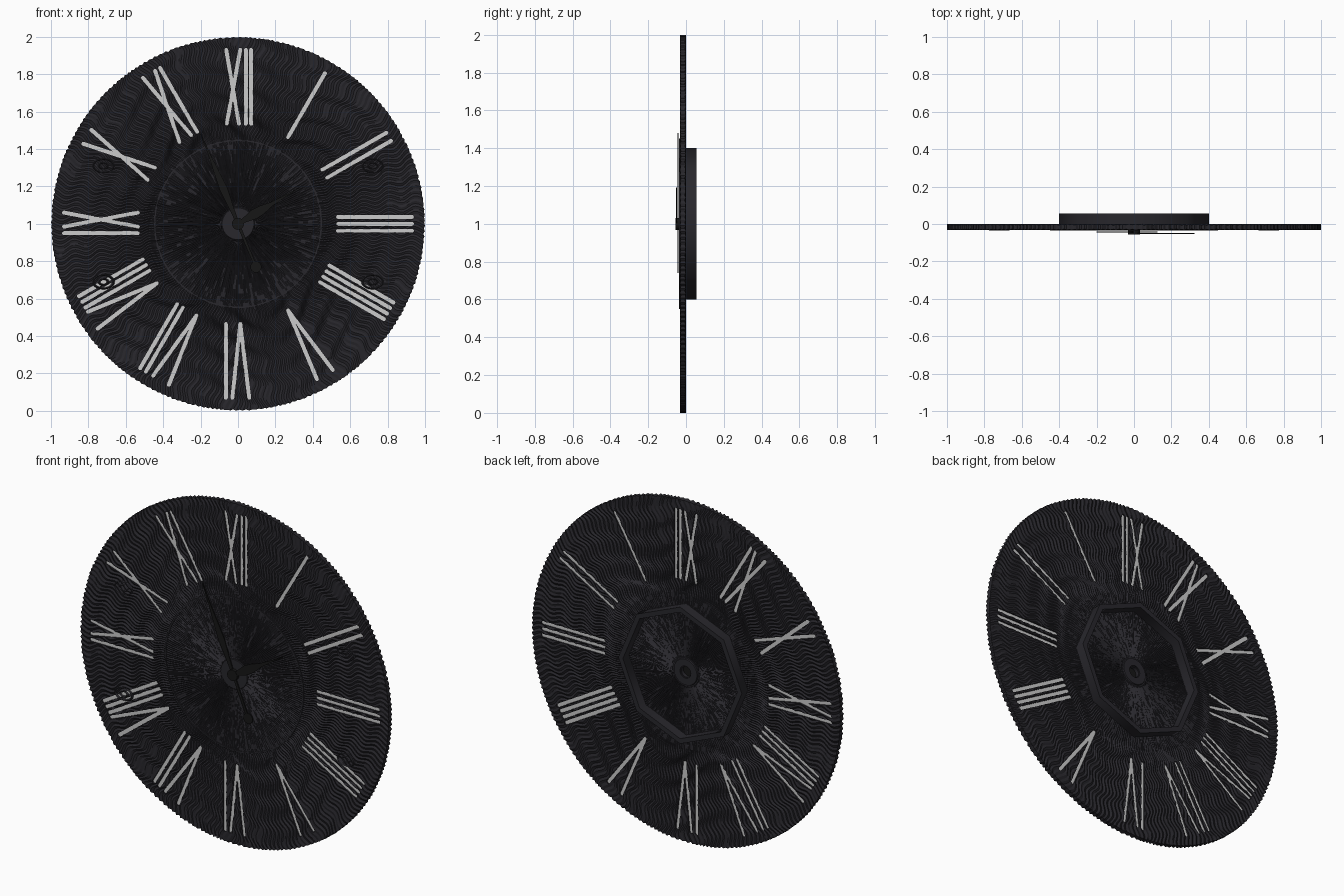
import bpy, bmesh, random
from math import sin, cos, pi, radians, atan2, hypot

if "Cube" in bpy.data.objects:
    bpy.data.objects.remove(bpy.data.objects["Cube"])

random.seed(4)


def material(name, c):
    m = bpy.data.materials.new(name)
    m.diffuse_color = (*c, 1)
    m.use_nodes = True
    m.node_tree.nodes["Principled BSDF"].inputs["Base Color"].default_value = m.diffuse_color
    return m


WOOD = material("dark_wood", (0.021, 0.02, 0.025))
BLACK = material("black_metal", (0.008, 0.008, 0.008))
WHITE = material("white", (1, 1, 1))


def finish(name, bm, mat, smooth=False):
    bmesh.ops.recalc_face_normals(bm, faces=bm.faces)
    me = bpy.data.meshes.new(name)
    bm.to_mesh(me)
    bm.free()
    ob = bpy.data.objects.new(name, me)
    bpy.context.collection.objects.link(ob)
    if mat:
        me.materials.append(mat)
    if smooth:
        bpy.ops.object.select_all(action='DESELECT')
        ob.select_set(True)
        bpy.context.view_layer.objects.active = ob
        bpy.ops.object.shade_smooth_by_angle(angle=radians(50))
    return ob


def place(r, a, u=0):
    # dial coordinates: radius, clockwise angle, sideways offset
    return r * sin(a) + u * cos(a), 1 + r * cos(a) - u * sin(a)


def prism(bm, outline, y0, y1):
    front = [bm.verts.new((x, y0, z)) for x, z in outline]
    back = [bm.verts.new((x, y1, z)) for x, z in outline]
    n = len(front)
    bm.faces.new(front)
    bm.faces.new(back[::-1])
    for i in range(n):
        j = (i + 1) % n
        bm.faces.new((front[i], back[i], back[j], front[j]))


def ring(bm, section, sides, cx=0, cz=1, sx=1, sz=1):
    # sweep a closed (radius, y) section around the dial axis
    loops = [[bm.verts.new((cx + sx * r * sin(2 * pi * i / sides), y,
                            cz + sz * r * cos(2 * pi * i / sides)))
              for r, y in section] for i in range(sides)]
    n = len(section)
    for i in range(sides):
        a, b = loops[i], loops[(i + 1) % sides]
        for k in range(n):
            m = (k + 1) % n
            bm.faces.new((a[k], a[m], b[m], b[k]))


# Wooden dial: polar grid whose spokes are wavy ridges and grooves
N = 440
radii = [0.03, 0.085, 0.095] + [0.095 + 0.355 * i / 14 for i in range(1, 15)] \
    + [0.45 + 0.55 * i / 36 for i in range(1, 37)]
groove = [[(random.uniform(0.004, 0.008) if i % 2 else random.uniform(0, 0.0015))
           for i in range(N)] for _ in range(2)]


def dial_point(i, r, side):
    a = 2 * pi * i / N
    amp = 0.013 * min(1, max(0, (r - 0.42) / 0.1))
    a2 = a + amp / r * sin(2 * pi * r / 0.14 + 3 * sin(4 * a) + 1.5 * sin(6 * a))
    d = groove[side][i]
    if r < 0.09:
        d = 0
    elif r < 0.45:
        d *= random.uniform(0.1, 1)
    y = -0.033 + d if side == 0 else -d
    if r > 0.999:
        r -= groove[0][i]
    x, z = place(r, a2)
    return x, y, z


bm = bmesh.new()
cols = []
for i in range(N):
    col = [dial_point(i, r, 0) for r in radii] + [dial_point(i, r, 1) for r in reversed(radii)]
    cols.append([bm.verts.new(p) for p in col])
M = len(radii) * 2
for i in range(N):
    a, b = cols[i], cols[(i + 1) % N]
    for k in range(M):
        m = (k + 1) % M
        bm.faces.new((a[k], a[m], b[m], b[k]))
dial = finish("wooden_dial", bm, WOOD)

# Hour marker bars: (offset at inner end, offset at outer end) per hour
bars = {
    1: [(0, 0)],
    2: [(-.025, -.025), (.025, .025)],
    3: [(-.037, -.037), (0, 0), (.037, .037)],
    4: [(u, u) for u in (-.051, -.017, .017, .051)],
    5: [(0, -.048), (0, .05)],
    6: [(-.012, .03), (-.012, -.06), (.065, .065)],
    7: [(-.053, -.013), (-.053, -.11), (.031, .031), (.067, .067)],
    8: [(-.058, -.006), (-.058, -.11), (.02, .02), (.055, .055), (.09, .09)],
    9: [(-.015, .06), (.06, -.015), (-.05, -.05)],
    10: [(-.038, .043), (.038, -.043)],
    11: [(.02, -.05), (-.053, .025), (.056, .056)],
    12: [(.005, -.063), (-.06, .012), (.042, .042), (.07, .07)],
}


def capsule(hour, u0, u1, w):
    a = hour * pi / 6
    (x0, z0), (x1, z1) = place(0.535, a, u0), place(0.93, a, u1)
    t = atan2(z1 - z0, x1 - x0)
    pts = []
    for cx, cz, start in ((x1, z1, t - pi / 2), (x0, z0, t + pi / 2)):
        pts += [(cx + w * cos(start + pi * k / 6), cz + w * sin(start + pi * k / 6))
                for k in range(7)]
    return pts


def cut_dial(cutter):
    count = len(dial.data.vertices)
    backup = dial.data.copy()
    bpy.context.view_layer.objects.active = dial
    for solver in ('MANIFOLD', 'EXACT'):
        mod = dial.modifiers.new("slots", 'BOOLEAN')
        mod.operation = 'DIFFERENCE'
        mod.solver = solver
        mod.object = cutter
        bpy.ops.object.modifier_apply(modifier=mod.name)
        changed = len(dial.data.vertices)
        if changed > count * 0.7 and changed != count:
            break
        dial.data = backup.copy()
    bpy.data.objects.remove(cutter)


# Slots through the wood: crossing bars are cut in separate passes
for p in range(2):
    bm = bmesh.new()
    for h, strokes in bars.items():
        for k, (u0, u1) in enumerate(strokes):
            if (k == 1) == (p == 1):
                prism(bm, capsule(h, u0, u1, 0.0105), -0.06, 0.03)
    cutter = finish("slot_cutter", bm, None)
    cutter.hide_render = True
    cut_dial(cutter)

# White bars sunk in the slots
bm = bmesh.new()
for h, strokes in bars.items():
    for u0, u1 in strokes:
        prism(bm, capsule(h, u0, u1, 0.0108), -0.022, -0.011)
finish("hour_marker_bars", bm, WHITE)

# Raised circle around the centre panel
bm = bmesh.new()
ring(bm, [(0.442, -0.028), (0.442, -0.036), (0.45, -0.036), (0.45, -0.028)], 96)
finish("inner_circle", bm, WOOD, True)

# Wood knots
bm = bmesh.new()
for sx in (-1, 1):
    for sz in (-1, 1):
        for r in (0.016, 0.036):
            ring(bm, [(r - .005, -.026), (r, -.035), (r + .005, -.026)], 20,
                 sx * 0.72, 1 + sz * 0.31, 1.5, 1)
finish("wood_knots", bm, WOOD)

# Octagonal mounting ring on the back
bm = bmesh.new()
ring(bm, [(0.4, -0.004), (0.4, 0.055), (0.37, 0.055), (0.37, -0.004)], 8)
finish("back_mount_ring", bm, WOOD, True)

# Centre collars, front and back
bm = bmesh.new()
ring(bm, [(0.03, -0.03), (0.03, -0.036), (0.085, -0.036), (0.09, -0.03)], 48)
ring(bm, [(0.035, -0.004), (0.035, 0.006), (0.075, 0.006), (0.08, -0.004)], 48)
finish("centre_collars", bm, WOOD, True)


def hand(name, angle, half, y0, y1):
    a = radians(angle)
    pts = [place(r, a, w) for r, w in half] + [place(r, a, -w) for r, w in reversed(half)]
    bm = bmesh.new()
    prism(bm, pts, y0, y1)
    return finish(name, bm, BLACK)


def disc(name, x, z, r, y0, y1):
    bm = bmesh.new()
    prism(bm, [(x + r * cos(k * pi / 16), z + r * sin(k * pi / 16)) for k in range(32)], y0, y1)
    return finish(name, bm, BLACK, True)


# Hands, counterweight and pivot
hand("minute_hand", -22.5, [(-0.24, 0.007), (0, 0.008), (0.08, 0.012), (0.2, 0.021),
                            (0.3, 0.014), (0.4, 0.006), (0.52, 0.002)], -0.045, -0.039)
hand("hour_hand", 59.5, [(0, 0.01), (0.04, 0.014), (0.1, 0.027), (0.15, 0.024),
                         (0.21, 0.011), (0.3, 0.005), (0.375, 0.002)], -0.053, -0.047)
disc("counterweight", *place(-0.25, radians(-22.5)), 0.03, -0.045, -0.039)
disc("hand_pivot", 0, 1, 0.032, -0.055, -0.02)
